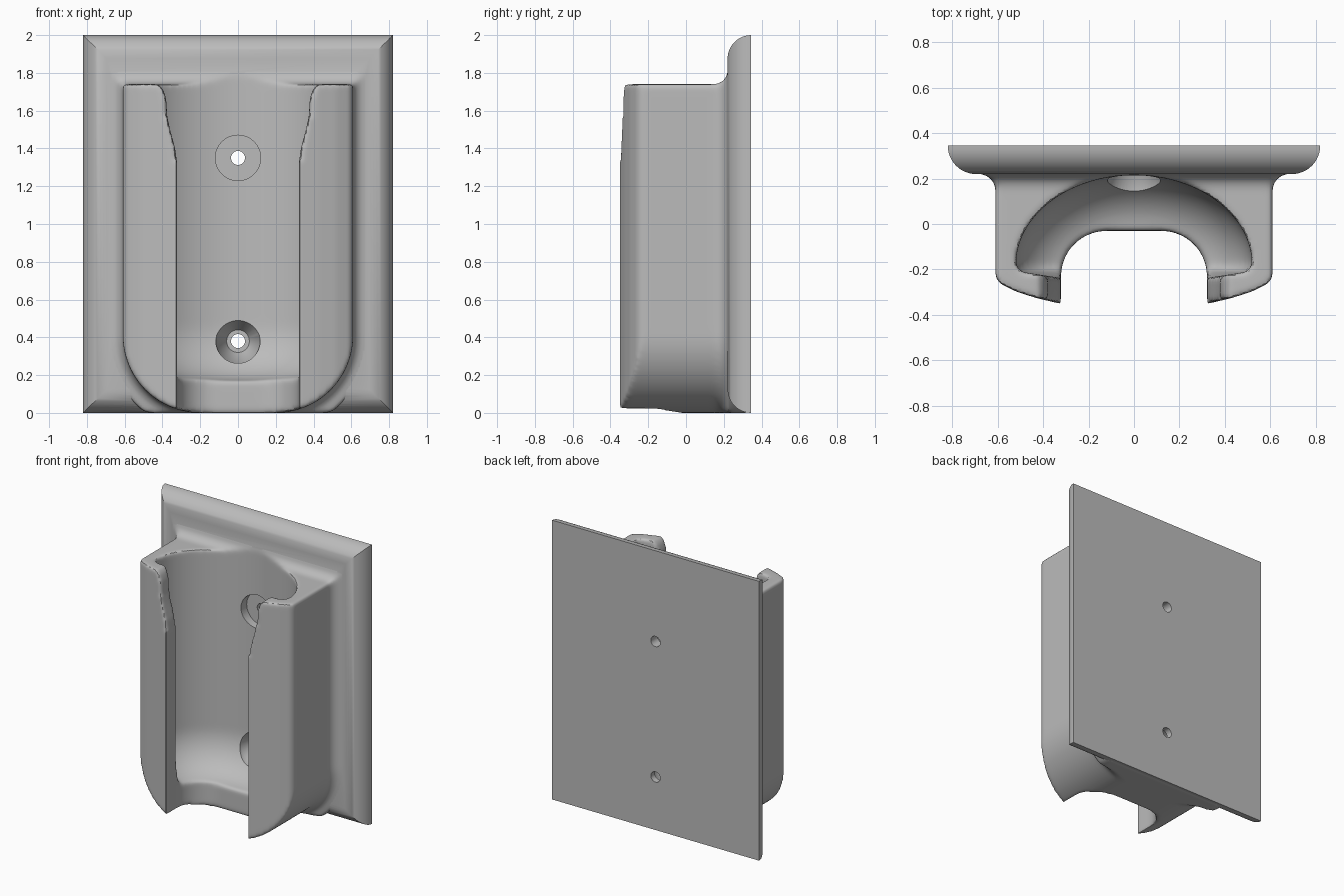
import bpy, bmesh
from math import sin, cos, pi, radians

cube = bpy.data.objects.get("Cube")
if cube:
    bpy.data.objects.remove(cube, do_unlink=True)

grey = bpy.data.materials.new("matte_grey")
grey.use_nodes = True
grey.diffuse_color = (0.5, 0.5, 0.5, 1)
grey.node_tree.nodes["Principled BSDF"].inputs["Base Color"].default_value = (0.5, 0.5, 0.5, 1)


def loft(name, rings):
    """Closed solid through rings of equal point count."""
    bm = bmesh.new()
    loops = [[bm.verts.new(p) for p in ring] for ring in rings]
    n = len(loops[0])
    for a, b in zip(loops, loops[1:]):
        for i in range(n):
            j = (i + 1) % n
            bm.faces.new((a[i], a[j], b[j], b[i]))
    bm.faces.new(loops[0])
    bm.faces.new(loops[-1])
    bmesh.ops.recalc_face_normals(bm, faces=bm.faces)
    mesh = bpy.data.meshes.new(name)
    bm.to_mesh(mesh)
    bm.free()
    mesh.materials.append(grey)
    obj = bpy.data.objects.new(name, mesh)
    bpy.context.collection.objects.link(obj)
    return obj


def bake(obj):
    """Apply the modifier stack."""
    deps = bpy.context.evaluated_depsgraph_get()
    mesh = bpy.data.meshes.new_from_object(obj.evaluated_get(deps))
    obj.modifiers.clear()
    obj.data = mesh


def combine(obj, other, operation):
    mod = obj.modifiers.new("combine", 'BOOLEAN')
    mod.operation = operation
    mod.solver = 'EXACT'
    mod.object = other
    bake(obj)
    bpy.data.objects.remove(other, do_unlink=True)


def arc(cx, cy, r, start, end, steps=12):
    angles = [radians(start + (end - start) * i / steps) for i in range(steps + 1)]
    return [(cx + r * cos(a), cy + r * sin(a)) for a in angles]


def mirrored(half):
    """Close a right-hand outline with its mirror image."""
    return half + [(-x, y) for x, y in reversed(half)]


# Back plate with quarter-round front edges
def plate_ring(a, r=0.125):
    inset = r * (1 - cos(a))
    x, y = 0.82 - inset, 0.345 - r * sin(a)
    return [(-x, y, inset), (x, y, inset), (x, y, 2 - inset), (-x, y, 2 - inset)]


plate = loft("wall_holder", [plate_ring(i * pi / 24) for i in range(13)])


# Holder body: U-shaped outline flaring into the plate
def body_ring(y, flare):
    half = [(0.61 + flare, 1.74 + flare)] + arc(0.2, 0.41, 0.41 + flare, 0, -90, 20)
    return [(x, y, max(z, 0)) for x, z in mirrored(half)]


fillet = [(0.15 + 0.07 * sin(a), 0.07 * (1 - cos(a))) for a in [i * pi / 16 for i in range(9)]]
holder = loft("holder_body", [body_ring(y, f) for y, f in
                              [(-0.45, 0)] + fillet + [(0.226, 0.09), (0.335, 0.09)]])

# Bowed front of the arms
front = mirrored([(1, 0.6), (1, 0), (0.63, 0), (0.62, -0.2), (0.61, -0.235), (0.59, -0.262),
                  (0.52, -0.297), (0.43, -0.326), (0.32, -0.352)])
combine(holder, loft("front_shape", [[(x, y, z) for x, y in front] for z in (-0.2, 2.2)]),
        'INTERSECT')

# Cavity: half-oval plan with a rounded floor
oval = [(0.52 * cos(a), 0.395 * sin(a)) for a in [i * pi / 40 for i in range(41)]]
plan = oval + [(-0.5, -0.03), (-0.34, -0.055), (0.34, -0.055), (0.5, -0.03)]


def cavity_ring(z, k):
    sx, sy = 1 - 0.3 * k / 0.52, 1 - 0.25 * k / 0.395
    return [(x * sx, y * sy - 0.18, z) for x, y in plan]


floor = [(0.17 + 0.3 * (1 - cos(a)), 1 - sin(a)) for a in [i * pi / 24 for i in range(13)]]
combine(holder, loft("cavity", [cavity_ring(z, k) for z, k in floor + [(2.2, 0)]]), 'DIFFERENCE')


# Front slot, wider toward the top
def slot_ring(z, w):
    half = [(w, -0.6)] + arc(w - 0.2, -0.23, 0.2, 0, 90)
    return [(x, y, z) for x, y in mirrored(half)]


widths = [(-0.2, 0.322), (1.32, 0.322), (1.4, 0.333), (1.5, 0.36), (1.57, 0.375),
          (1.66, 0.38), (1.71, 0.395), (1.74, 0.42), (2.2, 0.42)]
combine(holder, loft("slot", [slot_ring(z, w) for z, w in widths]), 'DIFFERENCE')

# Soften every edge of the holder, then join it to the plate
remesh = holder.modifiers.new("remesh", 'REMESH')
remesh.mode = 'VOXEL'
remesh.voxel_size = 0.0125
soften = holder.modifiers.new("soften", 'SMOOTH')
soften.factor = 0.5
soften.iterations = 10
bake(holder)
combine(plate, holder, 'UNION')


# Screw holes: flat counterbore above, countersink below
def screw_hole(z, profile):
    rings = [[(r * cos(a), y, z + r * sin(a)) for a in [i * pi / 24 for i in range(48)]]
             for y, r in profile]
    combine(plate, loft("screw_hole", rings), 'DIFFERENCE')


screw_hole(1.35, [(-0.1, 0.12), (0.27, 0.12), (0.27, 0.037), (0.5, 0.037)])
screw_hole(0.38, [(0, 0.117), (0.2, 0.117), (0.3, 0.06), (0.3, 0.037), (0.5, 0.037)])

# Smooth shading with crisp edges
plate.data.materials.clear()
plate.data.materials.append(grey)
bpy.ops.object.select_all(action='DESELECT')
plate.select_set(True)
bpy.context.view_layer.objects.active = plate
bpy.ops.object.shade_smooth_by_angle(angle=radians(35))
